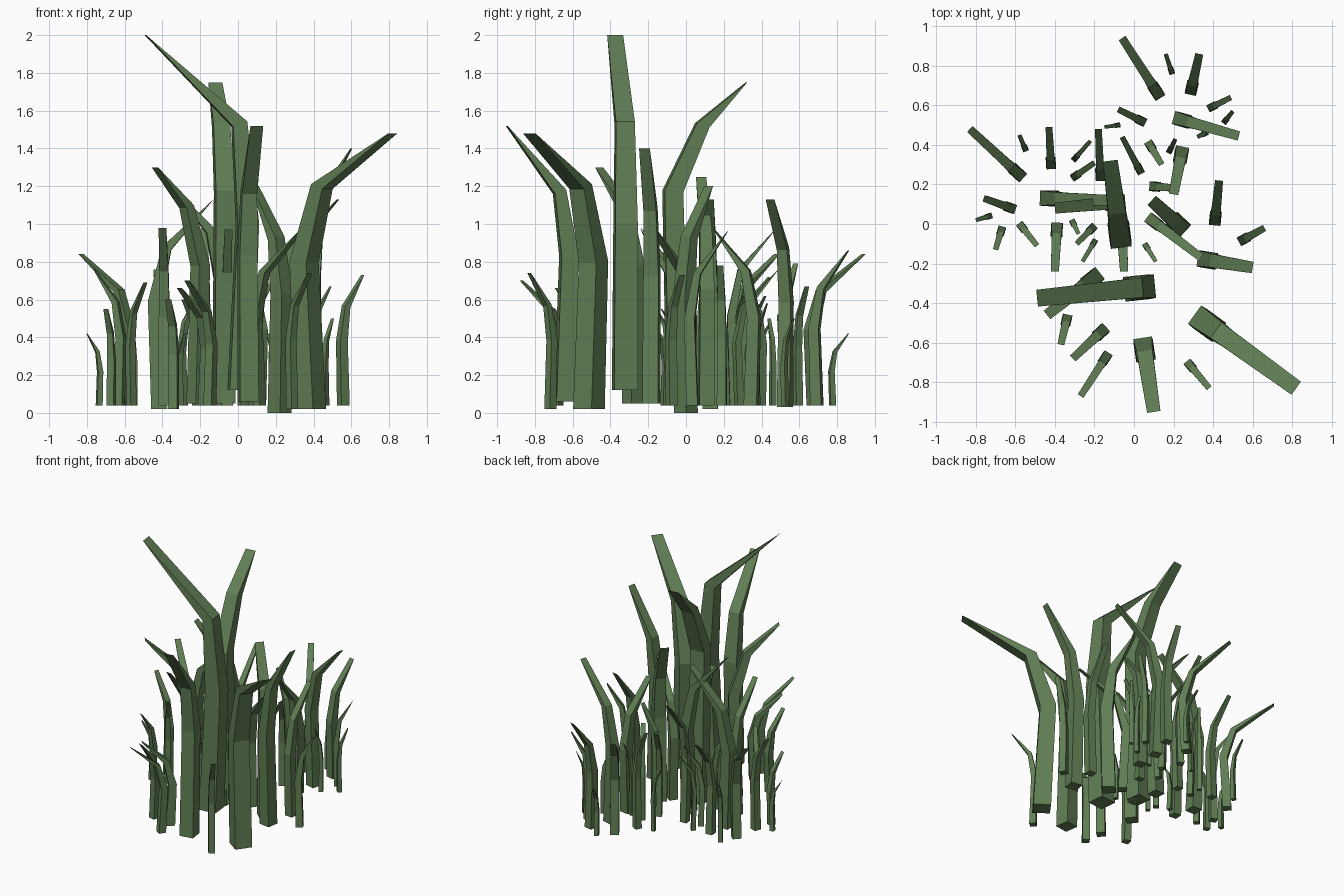
import bpy, bmesh
from mathutils import Vector

mat = bpy.data.materials.new("grass_green")
mat.diffuse_color = (0.12, 0.21, 0.09, 1)


def blade(name, root, tip, h, w, z0=0.04, l1=0.52, l2=0.77, s2=0.2):
    """Square stalk that bows back slightly, then bends over to a flat wedge tip."""
    r, t = Vector((*root, 0)), Vector((*tip, 0))
    d = t - r
    L = d.length
    d.normalize()
    side = Vector((-d.y, d.x, 0))
    # (distance along lean, height, width, thickness, slope of section)
    rings = [(0.07 * L, z0, w, w, 0),
             (0.0, h * l1, w * 0.95, w * 0.9, 0.1),
             (s2 * L, h * l2, w * 0.8, w * 0.6, 0.35)]
    bm = bmesh.new()
    prev = None
    for s, z, wd, th, k in rings:
        c = r + d * s + Vector((0, 0, z))
        a = (d - Vector((0, 0, k))) * th / 2
        b = side * wd / 2
        ring = [bm.verts.new(c + p) for p in (-a - b, a - b, a + b, -a + b)]
        if prev:
            for i in range(4):
                j = (i + 1) % 4
                bm.faces.new((prev[i], prev[j], ring[j], ring[i]))
        else:
            bm.faces.new(ring[::-1])
        prev = ring
    # wedge tip
    c = t + Vector((0, 0, h))
    e0, e1 = bm.verts.new(c - side * w * 0.34), bm.verts.new(c + side * w * 0.34)
    bm.faces.new((prev[0], prev[1], e0))
    bm.faces.new((prev[1], prev[2], e1, e0))
    bm.faces.new((prev[2], prev[3], e1))
    bm.faces.new((prev[3], prev[0], e0, e1))
    bmesh.ops.recalc_face_normals(bm, faces=bm.faces)
    me = bpy.data.meshes.new(name)
    bm.to_mesh(me)
    bm.free()
    me.materials.append(mat)
    bpy.context.collection.objects.link(bpy.data.objects.new(name, me))


# tall blades
blade("tall_blade_1", (0.05, -0.32), (-0.49, -0.375), 2.0, 0.125, 0.12, 0.5, 0.765, 0.08)
blade("tall_blade_2", (-0.07, -0.07), (-0.12, 0.32), 1.75, 0.11, 0.05, 0.67, 0.87, 0.4)
blade("tall_blade_3", (0.35, -0.49), (0.82, -0.83), 1.48, 0.12, 0.02, 0.54, 0.81, 0.2)
blade("tall_blade_4", (0.05, -0.62), (0.10, -0.95), 1.52, 0.10, 0.06, 0.55, 0.77, 0.15)
blade("tall_blade_5", (0.36, -0.18), (0.60, -0.22), 1.40, 0.085, 0.05)
blade("tall_blade_6", (-0.20, -0.27), (-0.44, -0.46), 1.30, 0.08, 0.05, 0.6, 0.84, 0.3)
blade("tall_blade_7", (-0.08, 0.11), (-0.40, 0.08), 1.25, 0.08, 0.04)
blade("tall_blade_8", (0.23, -0.01), (0.09, 0.12), 1.20, 0.09, 0.0)
blade("tall_blade_9", (-0.44, 0.13), (-0.13, 0.12), 1.13, 0.08, 0.02)
blade("tall_blade_10", (0.23, 0.53), (0.53, 0.445), 1.13, 0.07, 0.03)

# middle blades
blade("middle_blade_1", (0.09, 0.02), (0.34, -0.17), 0.97, 0.06)
blade("middle_blade_2", (-0.06, -0.06), (-0.05, -0.24), 0.97, 0.06)
blade("middle_blade_3", (-0.39, -0.02), (-0.40, -0.24), 0.98, 0.06)
blade("middle_blade_4", (0.24, 0.36), (0.20, 0.15), 0.97, 0.07)
blade("middle_blade_5", (0.41, 0.02), (0.43, 0.22), 0.96, 0.06)
blade("middle_blade_6", (-0.17, 0.24), (-0.18, 0.48), 0.98, 0.05)
blade("middle_blade_7", (-0.58, 0.25), (-0.83, 0.48), 0.84, 0.06)
blade("middle_blade_8", (0.12, 0.66), (-0.06, 0.94), 0.84, 0.06)
blade("middle_blade_9", (0.29, 0.68), (0.33, 0.86), 0.86, 0.06)
blade("middle_blade_10", (-0.42, 0.30), (-0.43, 0.49), 0.76, 0.05)
blade("middle_blade_11", (-0.16, -0.54), (-0.31, -0.68), 0.66, 0.06)
blade("middle_blade_12", (-0.14, -0.67), (-0.27, -0.87), 0.70, 0.05)

# short blades around the rim
blade("short_blade_1", (0.28, -0.71), (0.38, -0.83), 0.74, 0.045, 0.02)
blade("short_blade_2", (0.55, -0.08), (0.66, -0.02), 0.73, 0.05)
blade("short_blade_3", (-0.57, -0.01), (-0.49, -0.11), 0.69, 0.04)
blade("short_blade_4", (-0.62, 0.08), (-0.76, 0.13), 0.76, 0.05)
blade("short_blade_5", (-0.34, -0.48), (-0.37, -0.61), 0.60, 0.05, 0.02)
blade("short_blade_6", (-0.67, -0.03), (-0.70, -0.13), 0.55, 0.04)
blade("short_blade_7", (-0.73, 0.04), (-0.80, 0.02), 0.42, 0.03)
blade("short_blade_8", (0.19, 0.77), (0.16, 0.86), 0.42, 0.03)
blade("short_blade_9", (0.39, 0.59), (0.49, 0.64), 0.67, 0.04)
blade("short_blade_10", (0.04, 0.52), (-0.08, 0.58), 0.79, 0.045)
blade("short_blade_11", (0.46, 0.52), (0.50, 0.57), 0.50, 0.03)
blade("short_blade_12", (0.36, 0.46), (0.32, 0.44), 0.50, 0.03)
# short blades in the middle of the tuft
blade("short_blade_13", (-0.08, 0.50), (-0.15, 0.49), 0.52, 0.025)
blade("short_blade_14", (-0.55, 0.38), (-0.58, 0.45), 0.49, 0.03)
blade("short_blade_15", (-0.30, 0.33), (-0.22, 0.42), 0.62, 0.03)
blade("short_blade_16", (-0.30, 0.24), (-0.20, 0.31), 0.62, 0.04)
blade("short_blade_17", (0.03, 0.27), (-0.06, 0.44), 0.72, 0.04)
blade("short_blade_18", (0.08, 0.40), (0.14, 0.30), 0.70, 0.045)
blade("short_blade_19", (0.18, 0.37), (0.21, 0.43), 0.58, 0.03)
blade("short_blade_20", (0.10, 0.19), (0.23, 0.18), 0.78, 0.05)
blade("short_blade_21", (0.06, -0.11), (0.11, -0.19), 0.50, 0.03)
blade("short_blade_22", (-0.21, -0.02), (-0.29, -0.10), 0.60, 0.04)
blade("short_blade_23", (-0.20, -0.09), (-0.26, -0.19), 0.60, 0.03)
blade("short_blade_24", (-0.31, 0.01), (-0.28, -0.05), 0.42, 0.03)
